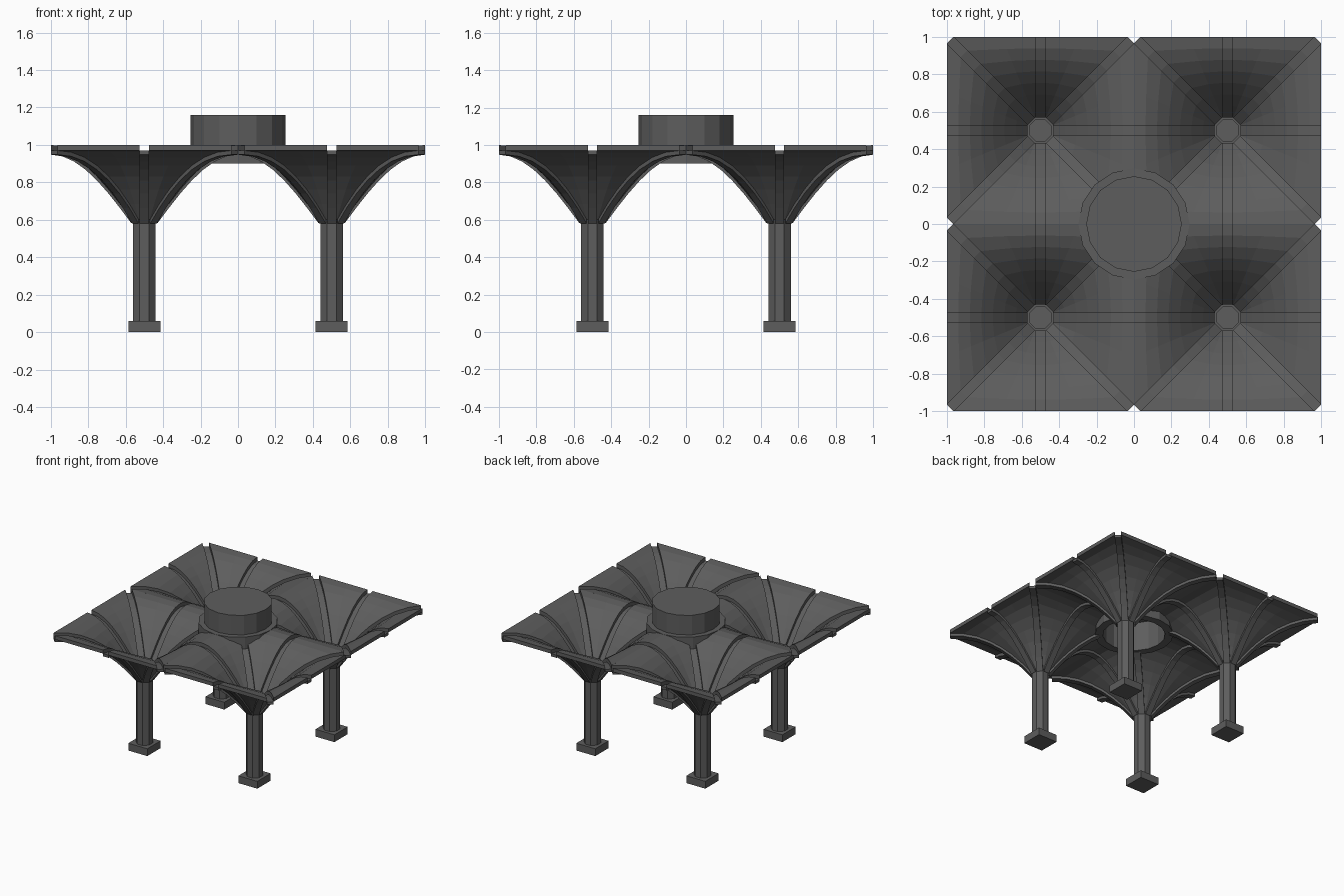
import bpy, bmesh, math
from mathutils import Matrix, Vector

if "Cube" in bpy.data.objects:
    bpy.data.objects.remove(bpy.data.objects["Cube"])

stone = bpy.data.materials.new("dark_grey_stone")
stone.diffuse_color = (0.11, 0.11, 0.11, 1)
stone.use_nodes = True
stone.node_tree.nodes["Principled BSDF"].inputs["Base Color"].default_value = stone.diffuse_color

STEPS, HALF = 7, 0.025


def finish(name, bm):
    bmesh.ops.remove_doubles(bm, verts=bm.verts, dist=1e-5)
    bmesh.ops.recalc_face_normals(bm, faces=bm.faces)
    me = bpy.data.meshes.new(name)
    bm.to_mesh(me)
    bm.free()
    ob = bpy.data.objects.new(name, me)
    bpy.context.collection.objects.link(ob)
    me.materials.append(stone)
    return ob


def lathe(name, profile, sides, center=(0, 0), turn=0.0):
    bm = bmesh.new()
    vs = [bm.verts.new((r * math.cos(turn), r * math.sin(turn), z)) for r, z in profile]
    es = [bm.edges.new((vs[i], vs[i + 1])) for i in range(len(vs) - 1)]
    bmesh.ops.spin(bm, geom=vs + es, cent=(0, 0, 0), axis=(0, 0, 1),
                   angle=math.tau, steps=sides, use_merge=True)
    bmesh.ops.translate(bm, verts=bm.verts, vec=(center[0], center[1], 0))
    return finish(name, bm)


def sheet(bm, rows, top, bottom):
    """Closed slab from rows of (x, y, z); top and bottom are z offsets."""
    up = [[bm.verts.new((p[0], p[1], p[2] + top)) for p in r] for r in rows]
    lo = [[bm.verts.new((p[0], p[1], p[2] + bottom)) for p in r] for r in rows]
    n, m = len(rows), len(rows[0])
    for i in range(n - 1):
        for j in range(m - 1):
            for g in (up, lo):
                bm.faces.new((g[i][j], g[i + 1][j], g[i + 1][j + 1], g[i][j + 1]))
        for j in (0, m - 1):
            bm.faces.new((up[i][j], up[i + 1][j], lo[i + 1][j], lo[i][j]))
    for i in (0, n - 1):
        for j in range(m - 1):
            bm.faces.new((up[i][j], up[i][j + 1], lo[i][j + 1], lo[i][j]))


def height(t):
    return 0.62 + 0.38 * math.sin(t * math.pi / 2)


def reach(r0, r1, t):
    # rings start round and become square at the bay edge
    return r0 + 0.44 * t + (r1 - r0 - 0.44) * t ** 1.8


TS = [0.02 + 0.98 * i / STEPS for i in range(STEPS + 1)]


def rot(x, y, a):
    return (x * math.cos(a) - y * math.sin(a), x * math.sin(a) + y * math.cos(a))


def web_rows(flip, turn):
    rows = []
    for t in TS:
        a = (reach(0.06, 0.5, t), HALF)
        m = rot(reach(0.065, 0.5412, t), 0, math.pi / 8)
        m = (min(m[0], 0.5), m[1])
        d = rot(reach(0.06, 0.682, t), -HALF, math.pi / 4)
        rows.append([(*rot(p[0], p[1] * flip, turn), height(t)) for p in (a, m, d)])
    return rows


def rib_rows(r1, turn):
    return [[(*rot(reach(0.06, r1, t), s, turn), height(t)) for s in (-HALF, HALF)] for t in TS]


# helper that opens the vault below the lantern
cutter = lathe("lantern_opening_cutter", [(0, 0.5), (0.262, 0.5), (0.262, 1.5), (0, 1.5)], 16)
cutter.hide_render = True
cutter.hide_viewport = True
cutter.display_type = 'WIRE'


def open_center(ob):
    mod = ob.modifiers.new("opening", 'BOOLEAN')
    mod.operation = 'DIFFERENCE'
    mod.solver = 'EXACT'
    mod.object = cutter


for cx in (-0.5, 0.5):
    for cy in (-0.5, 0.5):
        tag = ("back" if cy > 0 else "front") + ("_right" if cx > 0 else "_left")
        move = Matrix.Translation(Vector((cx, cy, 0)))
        # square footing
        bm = bmesh.new()
        bmesh.ops.create_cube(bm, size=1, matrix=move @ Matrix.Translation((0, 0, 0.03))
                              @ Matrix.Diagonal((0.172, 0.172, 0.06, 1)))
        finish(tag + "_footing", bm)
        # octagonal shaft
        lathe(tag + "_shaft", [(0, 0.05), (0.065, 0.05), (0.065, 0.605), (0, 0.605)], 8,
              (cx, cy), math.pi / 8)
        # curved webs between the ribs
        bm = bmesh.new()
        for k in range(4):
            for flip in (1, -1):
                sheet(bm, web_rows(flip, k * math.pi / 2), 0, -0.03)
        bm.transform(move)
        open_center(finish(tag + "_vault_webs", bm))
        # ribs along the axes and along the diagonals
        for kind, r1, turn in (("axial", 0.5, 0), ("diagonal", 0.682, math.pi / 4)):
            bm = bmesh.new()
            for k in range(4):
                sheet(bm, rib_rows(r1, turn + k * math.pi / 2), -0.03, -0.052)
            bm.transform(move)
            ob = finish(tag + "_" + kind + "_ribs", bm)
            if kind == "diagonal":
                open_center(ob)

# central ring and hollow lantern drum
lathe("central_ring", [(0.235, 0.9), (0.297, 0.9), (0.297, 1.0), (0.235, 1.0), (0.235, 0.9)], 16)
lathe("lantern_drum", [(0, 1.16), (0.255, 1.16), (0.255, 0.98), (0.235, 0.98), (0.235, 1.14), (0, 1.14)], 16)
